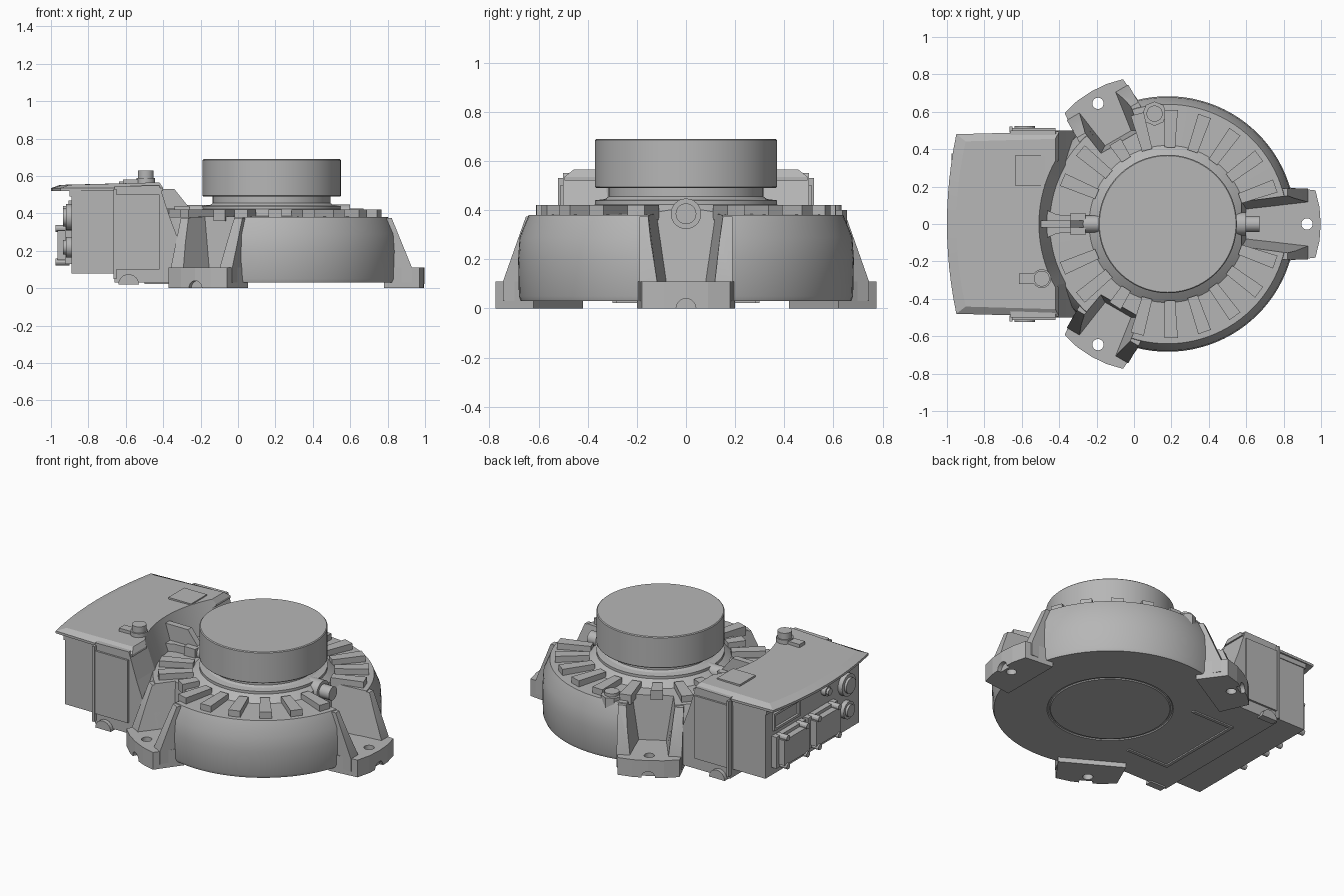
import bpy, bmesh
from math import sin, cos, pi, radians
from mathutils import Vector

if "Cube" in bpy.data.objects:
    bpy.data.objects.remove(bpy.data.objects["Cube"])

grey = bpy.data.materials.new("plain grey")
grey.use_nodes = True
GREY = (0.47, 0.47, 0.47, 1)
grey.diffuse_color = GREY
grey.node_tree.nodes["Principled BSDF"].inputs["Base Color"].default_value = GREY
CX = 0.18  # axis of the round housing


def finish(name, bm, smooth=False):
    bmesh.ops.recalc_face_normals(bm, faces=bm.faces)
    mesh = bpy.data.meshes.new(name)
    bm.to_mesh(mesh)
    bm.free()
    ob = bpy.data.objects.new(name, mesh)
    bpy.context.collection.objects.link(ob)
    mesh.materials.append(grey)
    if smooth:
        shade(ob)
    return ob


def activate(ob):
    bpy.ops.object.select_all(action='DESELECT')
    ob.select_set(True)
    bpy.context.view_layer.objects.active = ob


def shade(ob):
    activate(ob)
    bpy.ops.object.shade_smooth_by_angle(angle=radians(25))


def loft(name, ring_a, ring_b, smooth=False):
    """Solid between two rings of matching 3D points."""
    bm = bmesh.new()
    a = [bm.verts.new(p) for p in ring_a]
    b = [bm.verts.new(p) for p in ring_b]
    n = len(a)
    for i in range(n):
        j = (i + 1) % n
        bm.faces.new((a[i], a[j], b[j], b[i]))
    bm.faces.new(a)
    bm.faces.new(b)
    return finish(name, bm, smooth)


def slab(name, outline, z0, z1):
    return loft(name, [(x, y, z0) for x, y in outline], [(x, y, z1) for x, y in outline])


def side_slab(name, profile, y0, y1):
    return loft(name, [(x, y0, z) for x, z in profile], [(x, y1, z) for x, z in profile])


def box(name, x0, x1, y0, y1, z0, z1):
    return slab(name, [(x0, y0), (x1, y0), (x1, y1), (x0, y1)], z0, z1)


def rod(name, start, end, r0, r1=None, sides=32):
    """Round bar or cone between two points."""
    start, end = Vector(start), Vector(end)
    turn = Vector((0, 0, 1)).rotation_difference(end - start)
    ring = [turn @ Vector((cos(2 * pi * i / sides), sin(2 * pi * i / sides), 0)) for i in range(sides)]
    r1 = r0 if r1 is None else r1
    return loft(name, [start + v * r0 for v in ring], [end + v * r1 for v in ring], sides > 8)


def lathe(name, profile, steps=96):
    """Closed solid of revolution about the housing axis."""
    bm = bmesh.new()
    verts = [bm.verts.new((r, 0, z)) for r, z in profile]
    edges = [bm.edges.new(p) for p in zip(verts, verts[1:])]
    bmesh.ops.spin(bm, geom=verts + edges, cent=(0, 0, 0), axis=(0, 0, 1),
                   angle=2 * pi, steps=steps)
    bmesh.ops.remove_doubles(bm, verts=bm.verts, dist=0.0005)
    bmesh.ops.translate(bm, verts=bm.verts, vec=(CX, 0, 0))
    return finish(name, bm, True)


def boolean(ob, tool, operation='DIFFERENCE', keep=False):
    mod = ob.modifiers.new("cut", 'BOOLEAN')
    mod.operation, mod.object, mod.solver = operation, tool, 'EXACT'
    activate(ob)
    bpy.ops.object.modifier_apply(modifier=mod.name)
    if not keep:
        bpy.data.objects.remove(tool)


def polar(r, t, z, ang):
    """Radial and tangential offsets around the housing axis."""
    return (CX + r * cos(ang) - t * sin(ang), r * sin(ang) + t * cos(ang), z)


# Round housing with a faint groove underneath
housing = lathe("housing", [(0, .03), (.345, .03), (.35, .036), (.36, .036), (.365, .03), (.672, .03),
                            (.68, .05), (.683, .2), (.677, .29), (.64, .38), (.42, .385),
                            (.375, .42), (.36, .43), (0, .43)])
# Raised drum with neck
lathe("drum", [(0, .41), (.37, .41), (.37, .44), (.33, .445), (.315, .455), (.315, .49),
               (.365, .49), (.37, .495), (.37, .685), (.365, .69), (0, .69)])

# Connector box: middle section, swept back section and lid
middle = side_slab("box_middle", [(-.66, .03), (-.66, .545), (-.42, .55), (-.365, .38),
                                  (-.31, .235), (-.22, .21), (-.22, .03)], -.5, .5)
box("box_rear", -.89, -.65, -.47, .47, .08, .52)
box("box_rear_rim", -.90, -.65, -.475, .475, .49, .525)
ys = [-.48 + .08 * i for i in range(13)]
under = [(-1 + .05 * (y / .48) ** 2, y, .52) for y in ys] + [(-.4, .495, .52), (-.4, -.495, .52)]
mid = [(x, y, .535) for x, y, z in under]
top = [(x + .05 if x < -.5 else x - .02, y * .92, .553 if x < -.5 else .566) for x, y, z in under]
lid_edge = loft("lid_edge", under, mid)
lid = loft("lid", mid, top)
for s in (-1, 1):
    box("side_flange", -.665, -.65, *sorted((s * .49, s * .52)), .05, .53)
    box("side_plate", -.66, -.42, *sorted((s * .495, s * .512)), .1, .5)
    half = [(-.585 + .055 * cos(pi * i / 12), .02 + .055 * sin(pi * i / 12)) for i in range(13)]
    side_slab("side_lug", half, s * .48, s * .525)

# Clearance around the drum in the box
clear = rod("clearance_cutter", (CX, 0, .38), (CX, 0, .6), .63, .70, 96)
for part in (middle, lid, lid_edge):
    boolean(part, clear, keep=True)
bpy.data.objects.remove(clear)

# Three mounting feet with gussets, each opening into a pocket
for ang, inner in ((0, .42), (2 * pi / 3, .53), (-2 * pi / 3, .53)):
    wedge = [(.4, .03), (.4, .375), (.642, .375), (.75, .11), (.75, .03)]
    gusset = loft("gusset", [polar(r, -.19, z, ang) for r, z in wedge],
                  [polar(r, .19, z, ang) for r, z in wedge])
    boolean(housing, gusset, 'UNION')
    low = [(inner, -.08), (.95, -.14), (.95, .14), (inner, .08)]
    high = [(inner - .03, -.13), (.95, -.21), (.95, .21), (inner - .03, .13)]
    pocket = loft("pocket_cutter", [polar(r, t, .108, ang) for r, t in low],
                  [polar(r, t, .45, ang) for r, t in high])
    boolean(housing, pocket, keep=True)
    boolean(middle, pocket)
    plan = [(.6, -.2), (.79, -.18), (.812, -.09), (.818, 0), (.812, .09), (.79, .18), (.6, .2)]
    foot = loft("foot", [polar(r, t, 0, ang) for r, t in plan],
                [polar(r, t, .11, ang) for r, t in plan])
    boolean(foot, rod("hole_cutter", polar(.745, 0, -.1, ang), polar(.745, 0, .3, ang), .03))
    boolean(foot, rod("notch_cutter", polar(.79, 0, 0, ang), polar(.9, 0, 0, ang), .04))
    boolean(housing, rod("hole_cutter", polar(.745, 0, -.1, ang), polar(.745, 0, .3, ang), .03))
shade(housing)

# Cooling ribs fanned over the top
for s in (-1, 1):
    for i in range(9):
        ang = s * radians(19.5 + 17.2 * i)
        end = .52 if i == 6 else .61
        rib = [(.41, -.028), (end, -.036), (end, .036), (.41, .028)]
        loft("cooling_rib", [polar(r, t, .36, ang) for r, t in rib],
             [polar(r, t, .42, ang) for r, t in rib])

# Nozzle over the pocket, facing +x
rod("nozzle_collar", (.50, 0, .385), (.60, 0, .385), .062)
rod("nozzle", (.58, 0, .385), (.67, 0, .385), .042)

# Web and boss joining the box to the drum
web = [(-.52, -.13), (-.47, -.075), (-.41, -.05), (-.30, -.045),
       (-.30, .045), (-.41, .05), (-.47, .075), (-.52, .13)]
slab("web", web, .36, .43)
side_slab("web_ridge", [(-.53, .40), (-.53, .53), (-.34, .53), (-.26, .43), (-.26, .40)], -.02, .02)
box("web_boss", -.34, -.26, -.06, .06, .36, .44)
rod("inner_nozzle", (-.28, 0, .40), (-.16, 0, .40), .045)

# Plug on the housing rim
rod("plug_base", (.11, .59, .3), (.11, .59, .40), .065, sides=8)
rod("plug", (.11, .59, .39), (.11, .59, .42), .043)

# Lid fittings
box("lid_plate", -.635, -.475, .205, .365, .555, .572)
box("vent_tab", -.615, -.5, -.32, -.265, .55, .582)
rod("vent_stem", (-.493, -.292, .55), (-.493, -.292, .59), .05)
rod("vent_cap", (-.493, -.292, .585), (-.493, -.292, .63), .042)

# Rear connectors with latch lugs
for y in (.26, -.06):
    box("connector_base", -.925, -.88, y - .15, y + .15, .13, .33)
    box("connector_cover", -.965, -.92, y - .125, y + .125, .15, .31)
    for dy in (-.1, .1):
        for z in (.14, .32):
            rod("latch_lug", (-.975, y + dy, z), (-.9, y + dy, z), .018, sides=12)
# Window frame and round ports above and beside the connectors
for y0, y1, z0, z1 in ((.14, .4, .36, .375), (.14, .4, .455, .47), (.14, .155, .375, .455), (.385, .4, .375, .455)):
    box("window_frame", -.905, -.885, y0, y1, z0, z1)
for y, z, r in ((-.33, .38, .07), (-.33, .22, .055), (-.12, .42, .03)):
    rod("round_port", (-.92, y, z), (-.88, y, z), r)
    rod("round_port_cap", (-.935, y, z), (-.91, y, z), r * .7)

# Thin seal strips under the box
box("seal_strip", -.5, -.48, -.3, .3, .022, .035)
for y in (-.3, .28):
    box("seal_strip", -.5, -.2, y, y + .02, .022, .035)
